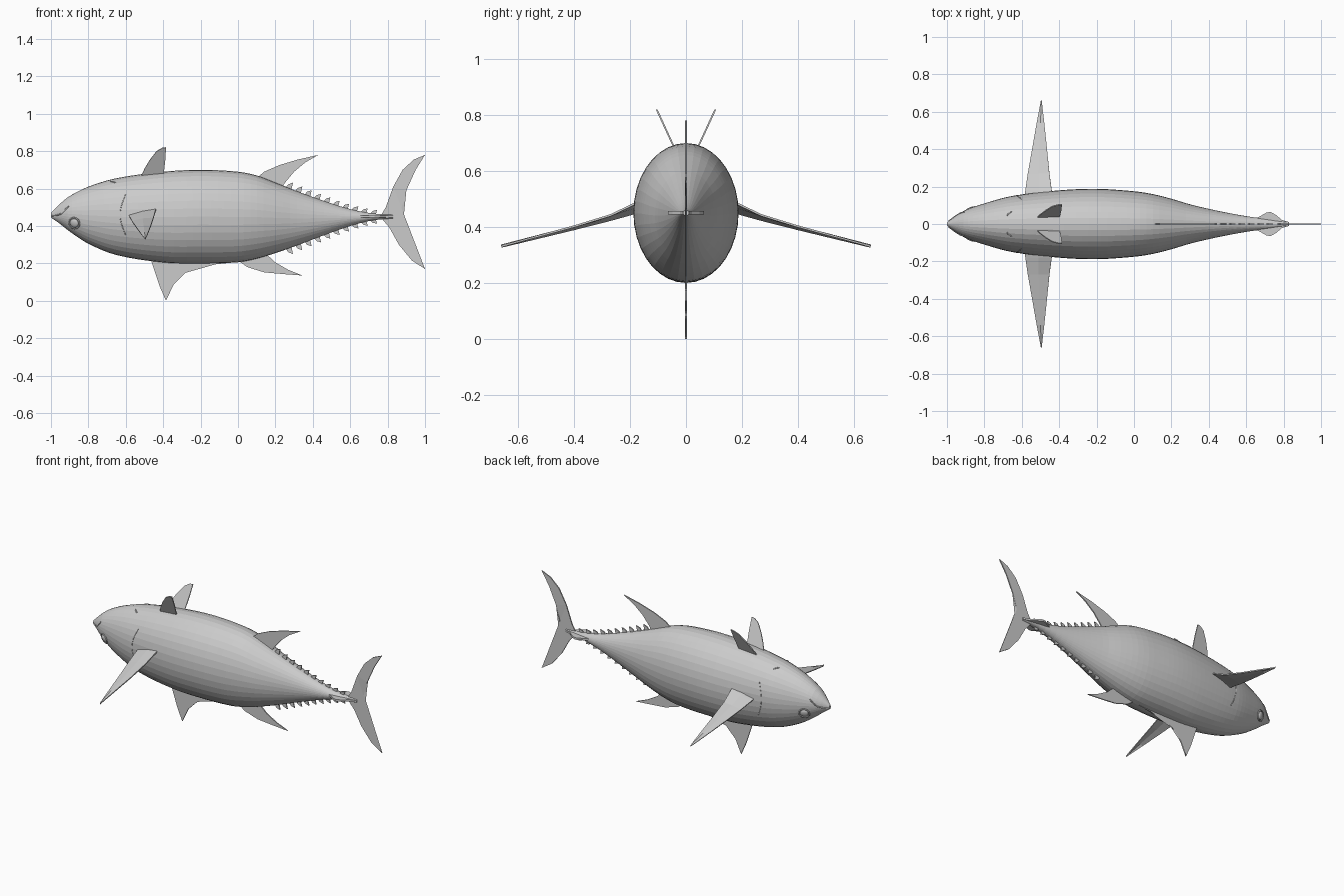
import bpy, bmesh, math
from mathutils import Vector

cube = bpy.data.objects.get("Cube")
if cube:
    bpy.data.objects.remove(cube, do_unlink=True)

grey = bpy.data.materials.new("plain grey")
grey.use_nodes = True
grey.diffuse_color = (0.6, 0.6, 0.6, 1)
grey.node_tree.nodes["Principled BSDF"].inputs["Base Color"].default_value = (0.6, 0.6, 0.6, 1)

# Body stations: x, top, bottom, half width
STATIONS = [
    (-1, .47, .445, .008), (-.95, .52, .41, .045), (-.9, .56, .37, .075),
    (-.8, .61, .305, .11), (-.65, .655, .245, .15), (-.4, .69, .205, .18),
    (-.2, .7, .2, .188), (0, .69, .206, .175), (.1, .67, .225, .16),
    (.2, .632, .255, .135), (.3, .592, .29, .105), (.45, .537, .347, .07),
    (.6, .49, .4, .042), (.72, .467, .43, .025), (.83, .46, .44, .01)]


def section(x):
    """Smoothly interpolated top, bottom and half width at x."""
    last = len(STATIONS) - 1
    i = max(k for k in range(last) if STATIONS[k][0] <= x or k == 0)
    a, b = STATIONS[i], STATIONS[i + 1]
    p, q = STATIONS[max(i - 1, 0)], STATIONS[min(i + 2, last)]
    h = b[0] - a[0]
    t = min(max((x - a[0]) / h, 0), 1)
    out = []
    for k in (1, 2, 3):
        m0 = (b[k] - p[k]) / (b[0] - p[0]) * h
        m1 = (q[k] - a[k]) / (q[0] - a[0]) * h
        out.append((2*t**3 - 3*t*t + 1) * a[k] + (t**3 - 2*t*t + t) * m0
                   + (3*t*t - 2*t**3) * b[k] + (t**3 - t*t) * m1)
    return out


def skin(x, z, side):
    """Point on the body surface at x, z."""
    top, bottom, width = section(x)
    u = (z - (top + bottom) / 2) / ((top - bottom) / 2)
    return Vector((x, side * width * math.sqrt(max(0, 1 - u * u)), z))


def make(name, bm, thickness=0, smooth=False):
    bmesh.ops.recalc_face_normals(bm, faces=bm.faces[:])
    mesh = bpy.data.meshes.new(name)
    bm.to_mesh(mesh)
    bm.free()
    mesh.materials.append(grey)
    for face in mesh.polygons:
        face.use_smooth = smooth
    obj = bpy.data.objects.new(name, mesh)
    bpy.context.collection.objects.link(obj)
    if thickness:
        mod = obj.modifiers.new("thickness", "SOLIDIFY")
        mod.thickness = thickness
        mod.offset = 0
    return obj


def loft(name, rings, closed=True, thickness=0):
    bm = bmesh.new()
    rows = [[bm.verts.new(p) for p in ring] for ring in rings]
    n = len(rows[0])
    for r, s in zip(rows, rows[1:]):
        for k in range(n if closed else n - 1):
            j = (k + 1) % n
            bm.faces.new((r[k], r[j], s[j], s[k]))
    if closed:
        bm.faces.new(rows[0])
        bm.faces.new(rows[-1])
    return make(name, bm, thickness)


def plate(name, points, thickness=.007):
    bm = bmesh.new()
    bm.faces.new([bm.verts.new(p) for p in points])
    bmesh.ops.triangulate(bm, faces=bm.faces[:])
    return make(name, bm, thickness)


def upright(name, outline):
    return plate(name, [(x, 0, z) for x, z in outline])


def tube(name, points, radius):
    curve = bpy.data.curves.new(name, "CURVE")
    curve.dimensions = "3D"
    curve.bevel_depth = radius
    curve.bevel_resolution = 1
    spline = curve.splines.new("POLY")
    spline.points.add(len(points) - 1)
    for p, co in zip(spline.points, points):
        p.co = (*co, 1)
    curve.materials.append(grey)
    obj = bpy.data.objects.new(name, curve)
    bpy.context.collection.objects.link(obj)


# Body
SIDES, RINGS = 36, 56
rings = []
for i in range(RINGS + 1):
    x = -1 + 1.83 * (i / RINGS) ** 1.15
    top, bottom, width = section(x)
    rings.append([(x, width * math.cos(a), (top + bottom) / 2 + (top - bottom) / 2 * math.sin(a))
                  for a in (math.tau * k / SIDES for k in range(SIDES))])
loft("body", rings)

# Upright fins
upright("tail_fin", [
    (.76, .45), (.79, .5), (.83, .61), (.88, .7), (.94, .755), (1, .78),
    (.95, .7), (.9, .59), (.875, .5), (.87, .46), (.88, .39), (.91, .31),
    (.95, .24), (1, .17), (.93, .215), (.86, .3), (.81, .39)])
upright("upper_rear_fin", [
    (.08, .64), (.14, .69), (.22, .725), (.32, .755), (.43, .78),
    (.36, .74), (.3, .69), (.25, .63), (.22, .58), (.1, .58)])
upright("lower_rear_fin", [
    (-.02, .23), (.05, .18), (.14, .152), (.24, .143), (.345, .135),
    (.27, .165), (.2, .205), (.14, .26), (.05, .28)])
upright("lower_front_fin", [
    (-.47, .23), (-.45, .17), (-.42, .08), (-.385, 0), (-.37, .05), (-.345, .085),
    (-.32, .125), (-.28, .15), (-.22, .178), (-.12, .195), (0, .207), (-.05, .24)])

# Small finlets along both rear edges
for n in range(10):
    x = .25 + .05 * n
    h = .034 - .0015 * n
    for label, edge, up in (("upper", 0, 1), ("lower", 1, -1)):
        a, b = section(x)[edge], section(x + .035)[edge]
        upright(f"{label}_finlet_{n}", [
            (x, a - up * .012), (x + .02, b + up * h * .75), (x + .044, b + up * h),
            (x + .036, b + up * h * .4), (x + .034, b - up * .012)])

# Tail keel
keel = [(.64, .025), (.68, .045), (.71, .062), (.73, .064), (.76, .048), (.79, .022), (.83, .01)]
plate("tail_keel", [(x, y, .451) for x, y in keel] + [(x, -y, .451) for x, y in reversed(keel)], .012)

for label, side in (("near", -1), ("far", 1)):
    # Side fins: distance out, leading x and z, trailing x and z
    spans = [(.12, -.585, .465, -.435, .51), (.18, -.58, .45, -.44, .485),
             (.27, -.567, .425, -.452, .442), (.4, -.544, .392, -.465, .402),
             (.54, -.519, .358, -.48, .364), (.66, -.496, .329, -.494, .331)]
    loft(f"{label}_side_fin",
         [[(xa, side * y, za), ((xa + xb) / 2, side * y, (za + zb) / 2 + .004), (xb, side * y, zb)]
          for y, xa, za, xb, zb in spans], closed=False, thickness=.007)

    # Paired upper fins leaning outward
    fin = [(-.525, .65), (-.5, .705), (-.47, .755), (-.435, .8), (-.405, .817),
           (-.385, .82), (-.388, .76), (-.4, .65)]
    plate(f"{label}_upper_front_fin", [(x, side * (.045 + .46 * (z - .69)), z) for x, z in fin], .006)

    # Eye with rim
    centre = skin(-.875, .415, side)
    along = skin(-.865, .415, side) - centre
    upward = skin(-.875, .425, side) - centre
    normal = along.cross(upward).normalized()
    if normal.y * side < 0:
        normal.negate()
    turn = normal.to_track_quat("Z", "Y")
    bm = bmesh.new()
    bmesh.ops.create_uvsphere(bm, u_segments=20, v_segments=10, radius=.024)
    for v in bm.verts:
        v.co.z *= .4
    eye = make(f"{label}_eye", bm, smooth=True)
    eye.rotation_mode = "QUATERNION"
    eye.rotation_quaternion = turn
    eye.location = centre
    circle = [centre + turn @ Vector((.03 * math.cos(a), .03 * math.sin(a), 0))
              for a in (math.tau * k / 24 for k in range(25))]
    tube(f"{label}_eye_rim", circle, .004)

    # Mouth edge and gill edge
    mouth = [(-.992, .455), (-.97, .457), (-.945, .465), (-.925, .485), (-.905, .507)]
    tube(f"{label}_mouth_edge", [skin(x, z, side) for x, z in mouth], .004)
    gill = [skin(-.6 - .03 * math.sin(math.pi * k / 10), .57 - .022 * k, side) for k in range(11)]
    tube(f"{label}_gill_edge", gill, .002)
    tube(f"{label}_nostril", [skin(-.68, .638, side), skin(-.655, .632, side)], .004)
